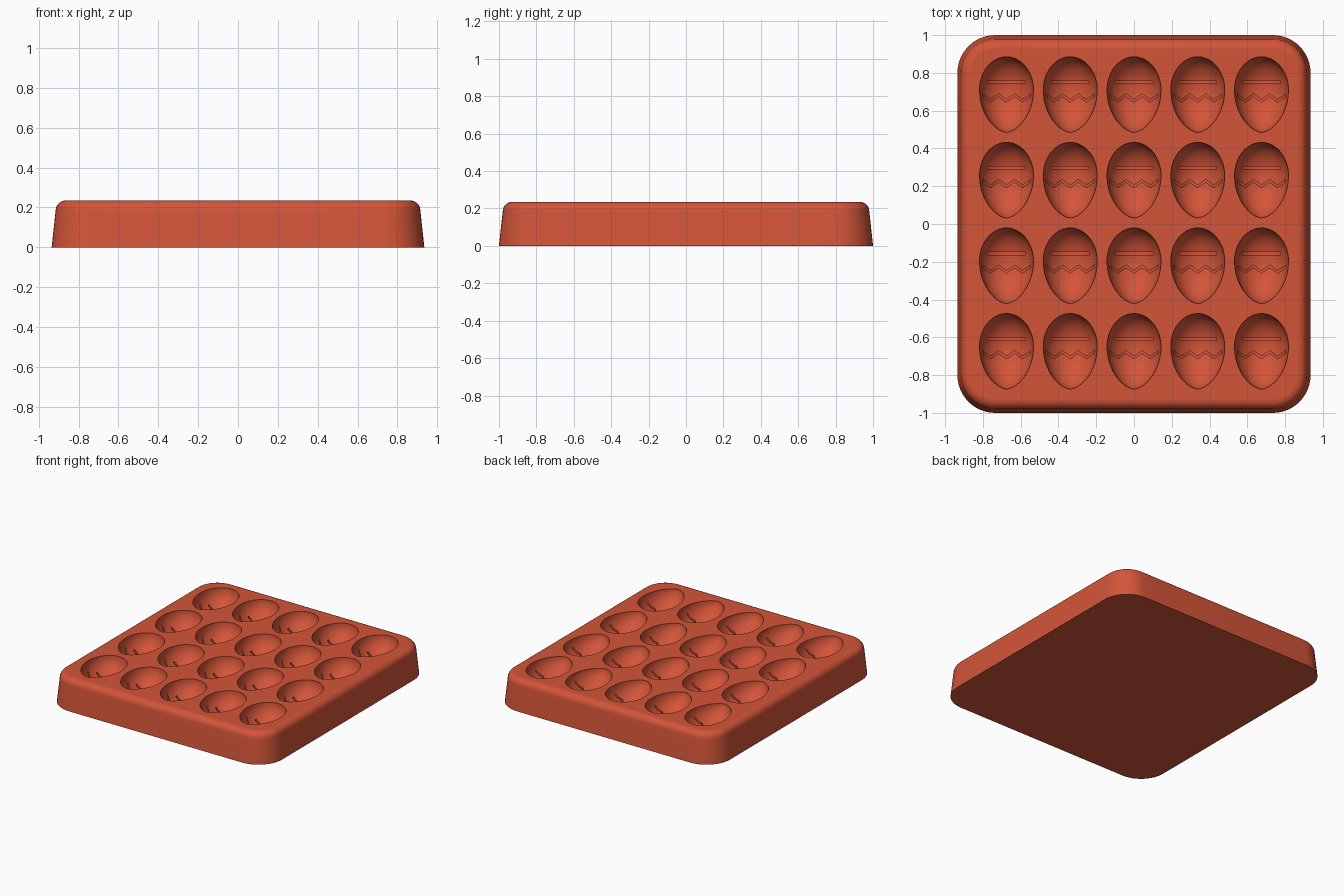
import bpy, bmesh, math

cube = bpy.data.objects.get("Cube")
if cube:
    bpy.data.objects.remove(cube, do_unlink=True)

TOP = 0.235
RADIUS = 0.143        # cavity half width and depth
COLS = [-0.675, -0.3375, 0, 0.3375, 0.675]
ROWS = [0.71 - 0.453 * i for i in range(4)]

red = bpy.data.materials.new("terracotta red")
red.use_nodes = True
colour = (0.65, 0.09, 0.04, 1)
red.diffuse_color = colour
red.node_tree.nodes["Principled BSDF"].inputs["Base Color"].default_value = colour


def make_object(name, bm):
    bmesh.ops.recalc_face_normals(bm, faces=bm.faces)
    mesh = bpy.data.meshes.new(name)
    bm.to_mesh(mesh)
    bm.free()
    mesh.materials.append(red)
    obj = bpy.data.objects.new(name, mesh)
    bpy.context.collection.objects.link(obj)
    return obj


def loft(bm, rings):
    """Skin a stack of closed rings and cap both ends."""
    rings = [[bm.verts.new(p) for p in ring] for ring in rings]
    for a, b in zip(rings, rings[1:]):
        for i in range(len(a)):
            j = (i + 1) % len(a)
            bm.faces.new((a[i], a[j], b[j], b[i]))
    bm.faces.new(rings[0])
    bm.faces.new(rings[-1])


def rounded_rect(hx, hy, r, z, steps=12):
    ring = []
    for k, (sx, sy) in enumerate([(1, 1), (-1, 1), (-1, -1), (1, -1)]):
        for s in range(steps + 1):
            a = math.pi / 2 * (k + s / steps)
            ring.append((sx * (hx - r) + r * math.cos(a), sy * (hy - r) + r * math.sin(a), z))
    return ring


def egg_radius(y):
    """Radius of the egg at distance y from its widest point."""
    if y > 0:
        return RADIUS * max(0, 1 - (y / 0.175) ** 2) ** 0.5
    return RADIUS * max(0, 1 - (y / 0.225) ** 2) ** 0.6


def add_egg(bm, cx, cy, segments=48, steps=24):
    rings = []
    for i in range(steps + 1):
        t = math.pi * (0.012 + 0.976 * i / steps)
        y = math.cos(t) * (0.175 if t < math.pi / 2 else 0.225)
        r = egg_radius(y)
        rings.append([(cx + r * math.cos(a), cy + y, TOP + r * math.sin(a))
                      for a in (2 * math.pi * (k + 0.5) / segments for k in range(segments))])
    loft(bm, rings)


def add_groove(bm, cx, cy, path, width=0.014, depth=0.012):
    """Narrow channel that follows the wall of the egg."""
    rings = []
    for x, y in path:
        z = TOP - math.sqrt(max(0, egg_radius(y) ** 2 - x * x))
        rings.append([(cx + x, cy + y - width / 2, z - depth), (cx + x, cy + y + width / 2, z - depth),
                      (cx + x, cy + y + width / 2, z + depth), (cx + x, cy + y - width / 2, z + depth)])
    loft(bm, rings)


# Tapered tray with a rounded top edge
bm = bmesh.new()
section = [(0, 0), (0.02, 0.185)]
for i in range(1, 7):
    a = math.pi / 2 * i / 6
    section.append((0.02 + 0.05 * (1 - math.cos(a)), 0.185 + 0.05 * math.sin(a)))
loft(bm, [rounded_rect(0.935 - d, 1 - d, 0.2 - d, z) for d, z in section])
tray = make_object("egg_tray", bm)

# Cutters for the egg cavities, the straight grooves and the zigzag grooves
line = [(-0.1 + 0.2 * i / 16, 0.04) for i in range(17)]
zigzag = []
for i in range(25):
    t = i / 4
    zigzag.append((-0.128 + 0.256 * i / 24, -0.058 + 0.03 * abs(1 - t % 2)))
cutters = []
for name, add in (("egg_cutter", add_egg),
                  ("line_cutter", lambda b, x, y: add_groove(b, x, y, line)),
                  ("zigzag_cutter", lambda b, x, y: add_groove(b, x, y, zigzag))):
    bm = bmesh.new()
    for cx in COLS:
        for cy in ROWS:
            add(bm, cx, cy)
    cutter = make_object(name, bm)
    cutter.hide_render = True
    cutters.append(cutter)
    mod = tray.modifiers.new(name, "BOOLEAN")
    mod.operation = "DIFFERENCE"
    mod.solver = "EXACT"
    mod.object = cutter

bpy.ops.object.select_all(action="DESELECT")
tray.select_set(True)
bpy.context.view_layer.objects.active = tray
for mod in list(tray.modifiers):
    bpy.ops.object.modifier_apply(modifier=mod.name)
for cutter in cutters:
    bpy.data.objects.remove(cutter, do_unlink=True)

# Smooth curves, flat top and bottom
bpy.ops.object.shade_smooth_by_angle(angle=math.radians(35))
for face in tray.data.polygons:
    if abs(face.normal.z) > 0.999 and (face.center.z > TOP - 0.001 or face.center.z < 0.001):
        face.use_smooth = False
